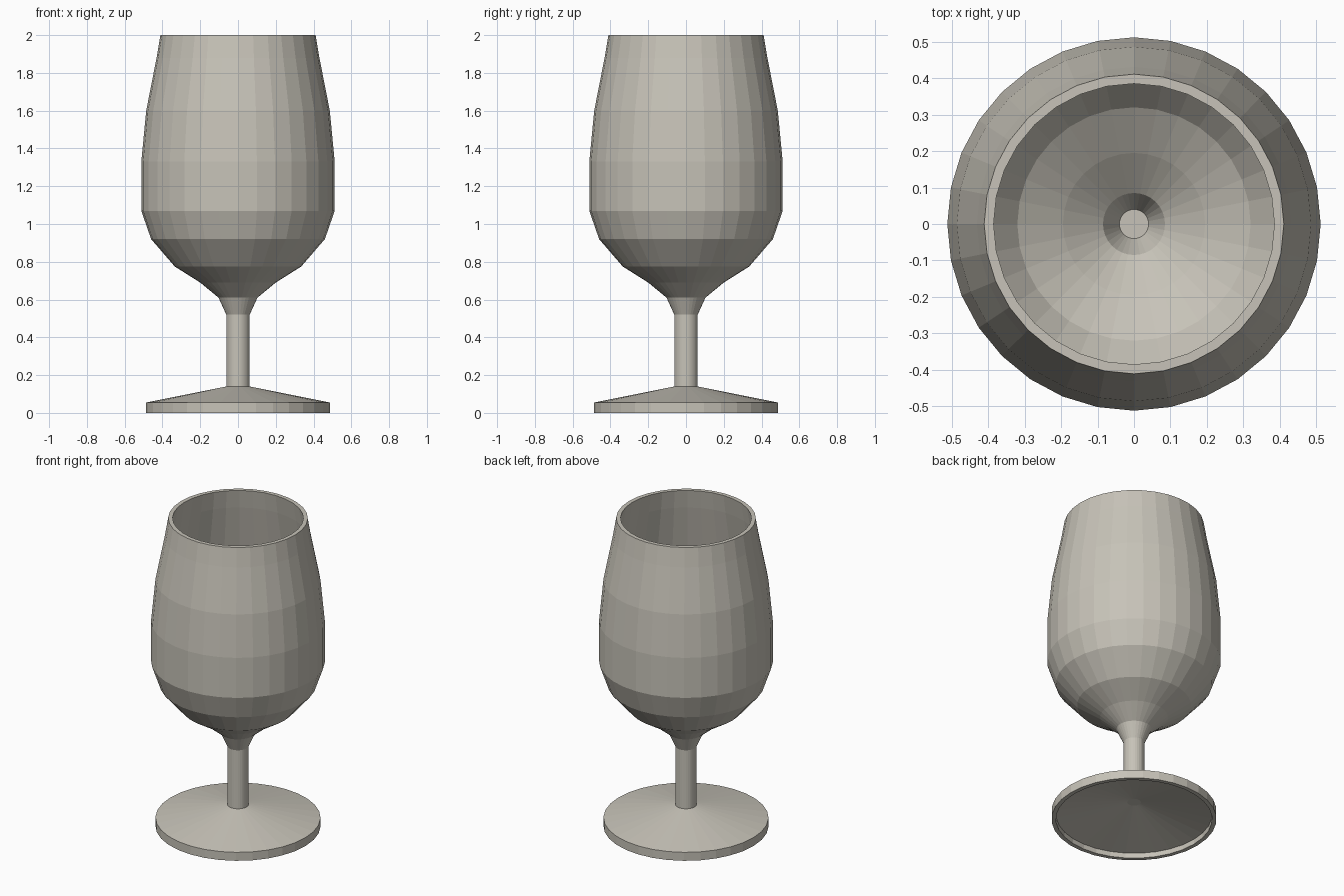
import bpy
import bmesh
from math import cos, sin, tau

cube = bpy.data.objects.get("Cube")
if cube:
    bpy.data.objects.remove(cube, do_unlink=True)

SIDES = 32

# One warm grey for the whole goblet
colour = (0.57, 0.545, 0.48, 1.0)
grey = bpy.data.materials.new("warm_grey")
grey.use_nodes = True
grey.diffuse_color = colour
grey.node_tree.nodes["Principled BSDF"].inputs["Base Color"].default_value = colour


def lathe(name, profile):
    """Turn an (r, z) profile around z; a radius of 0 closes the end."""
    bm = bmesh.new()
    rings = []
    for r, z in profile:
        if r == 0:
            rings.append([bm.verts.new((0, 0, z))] * SIDES)
        else:
            angles = [tau * i / SIDES for i in range(SIDES)]
            rings.append([bm.verts.new((r * cos(a), r * sin(a), z)) for a in angles])
    for upper, lower in zip(rings, rings[1:]):
        for i in range(SIDES):
            j = (i + 1) % SIDES
            corners = [upper[i], lower[i], lower[j], upper[j]]
            bm.faces.new(list(dict.fromkeys(corners)))
    mesh = bpy.data.meshes.new(name)
    bm.to_mesh(mesh)
    bm.free()
    mesh.materials.append(grey)
    obj = bpy.data.objects.new(name, mesh)
    bpy.context.collection.objects.link(obj)
    return obj


# Bowl: up the inside, over the rim, down the outside to the stem
inside = [(0, 0.53), (0.04, 0.53), (0.085, 0.625), (0.195, 0.71), (0.32, 0.79),
          (0.435, 0.93), (0.485, 1.07), (0.485, 1.33), (0.46, 1.6),
          (0.405, 1.88), (0.385, 2.0)]
outside = [(0.411, 2.0), (0.431, 1.88), (0.486, 1.6), (0.512, 1.33),
           (0.512, 1.07), (0.46, 0.92), (0.335, 0.775), (0.2, 0.69),
           (0.103, 0.61), (0.062, 0.52)]
lathe("bowl", inside + outside)

# Stem
lathe("stem", [(0.062, 0.52), (0.062, 0.14)])

# Foot: sloping top, upright edge, hollow underside
lathe("foot", [(0.062, 0.14), (0.486, 0.055), (0.486, 0), (0.46, 0),
               (0.46, 0.033), (0.04, 0.115), (0, 0.115)])
